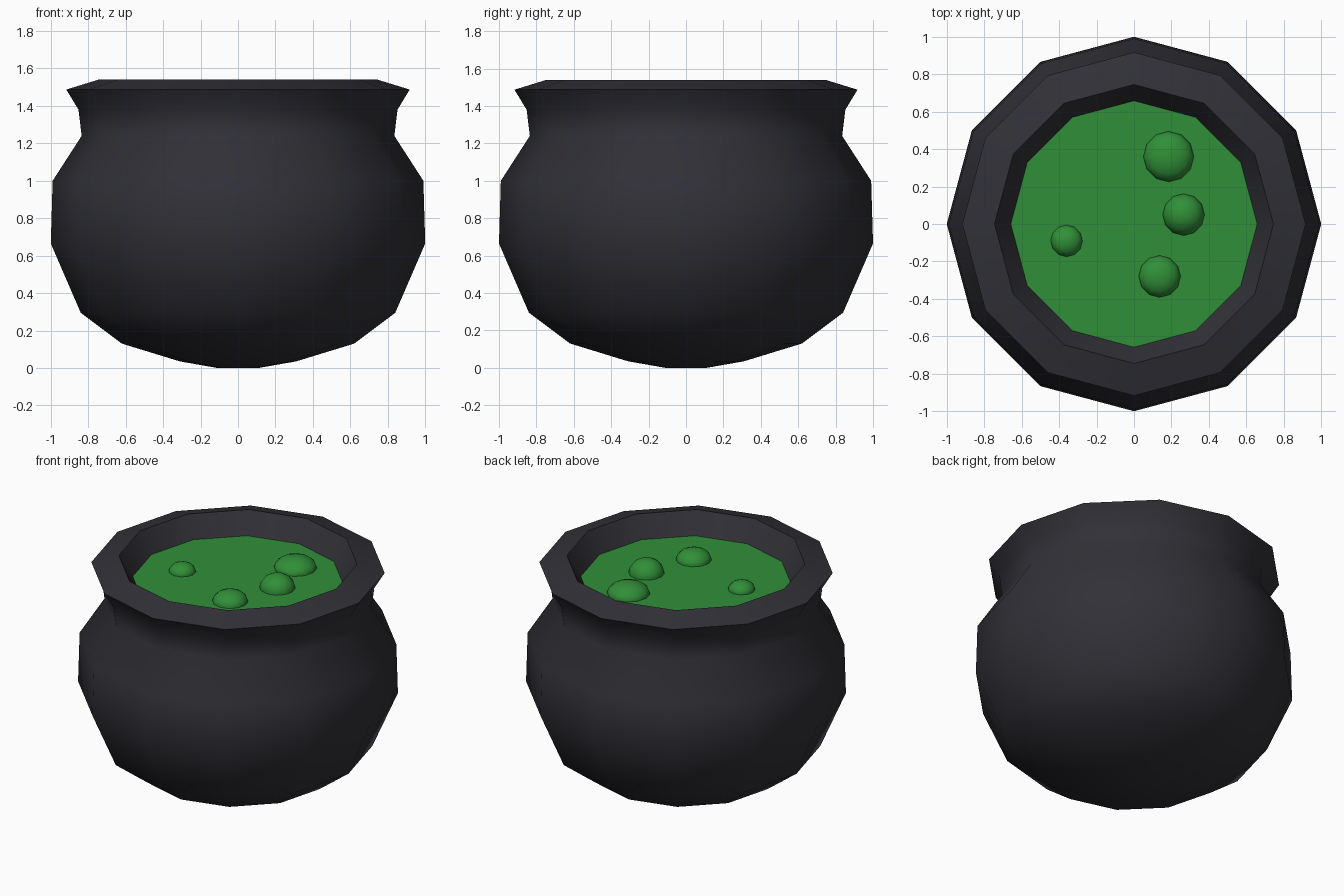
import bpy, bmesh, math

if "Cube" in bpy.data.objects:
    bpy.data.objects.remove(bpy.data.objects["Cube"])

SIDES = 12


def material(name, rgb):
    m = bpy.data.materials.new(name)
    m.diffuse_color = (*rgb, 1)
    m.use_nodes = True
    m.node_tree.nodes["Principled BSDF"].inputs["Base Color"].default_value = m.diffuse_color
    return m


iron = material("dark iron", (0.030, 0.030, 0.038))
green = material("green brew", (0.030, 0.275, 0.040))


def finish(bm, name, mat, angle=None):
    """Turn a bmesh into a named, coloured object, optionally smoothed by angle."""
    bmesh.ops.recalc_face_normals(bm, faces=bm.faces[:])
    me = bpy.data.meshes.new(name)
    bm.to_mesh(me)
    bm.free()
    me.materials.append(mat)
    ob = bpy.data.objects.new(name, me)
    bpy.context.collection.objects.link(ob)
    if angle:
        bpy.ops.object.select_all(action='DESELECT')
        ob.select_set(True)
        bpy.context.view_layer.objects.active = ob
        bpy.ops.object.shade_smooth_by_angle(angle=math.radians(angle))
    return ob


def lathe(profile):
    """Closed solid of revolution with capped ends."""
    bm = bmesh.new()
    rings = []
    for r, z in profile:
        rings.append([bm.verts.new((r * math.cos(2 * math.pi * i / SIDES),
                                    r * math.sin(2 * math.pi * i / SIDES), z))
                      for i in range(SIDES)])
    for a, b in zip(rings, rings[1:]):
        for i in range(SIDES):
            j = (i + 1) % SIDES
            bm.faces.new((a[i], a[j], b[j], b[i]))
    bm.faces.new(rings[0])
    bm.faces.new(rings[-1])
    return bm


# Pot: round belly, pinched neck, flared lip and hollow mouth
pot_profile = [(0.11, 0.0), (0.31, 0.035), (0.62, 0.13), (0.84, 0.295),
               (1.0, 0.665), (0.99, 1.0), (0.835, 1.24), (0.852, 1.38),
               (0.917, 1.487), (0.745, 1.54), (0.652, 1.39)]
finish(lathe(pot_profile), "pot", iron, 55)

# Liquid surface
LEVEL = 1.40
bm = bmesh.new()
bmesh.ops.create_circle(bm, cap_ends=True, segments=SIDES, radius=0.658)
# put corners on the same angles as the pot
for i, v in enumerate(bm.verts):
    t = 2 * math.pi * i / SIDES
    v.co = (0.658 * math.cos(t), 0.658 * math.sin(t), LEVEL)
for f in bm.faces:
    f.normal_update()
    if f.normal.z < 0:
        f.normal_flip()
me = bpy.data.meshes.new("liquid")
bm.to_mesh(me)
bm.free()
me.materials.append(green)
bpy.context.collection.objects.link(bpy.data.objects.new("liquid", me))

# Bubbles: domes (x, y, radius, height) rising out of the liquid
bubbles = [(0.185, 0.36, 0.135, 0.075), (0.265, 0.05, 0.112, 0.095),
           (0.137, -0.28, 0.112, 0.072), (-0.36, -0.09, 0.085, 0.058)]
for n, (x, y, r, h) in enumerate(bubbles, 1):
    bm = bmesh.new()
    bmesh.ops.create_uvsphere(bm, u_segments=12, v_segments=8, radius=1)
    for v in bm.verts:
        v.co = (x + v.co.x * r, y + v.co.y * r, LEVEL + v.co.z * h)
    finish(bm, f"bubble_{n}", green, 60)
